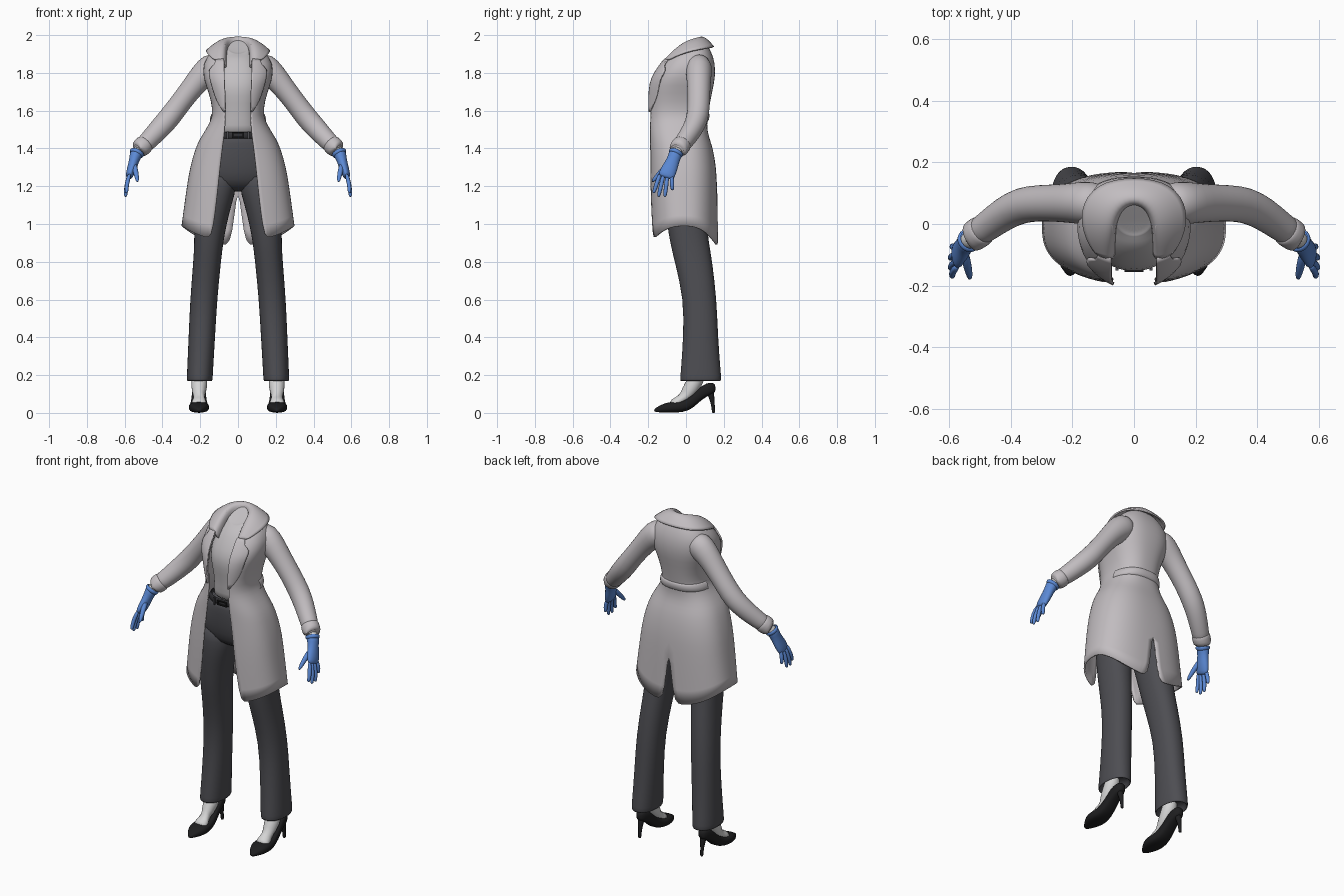
import bpy, bmesh, math
from mathutils import Vector as V

if "Cube" in bpy.data.objects:
    bpy.data.objects.remove(bpy.data.objects["Cube"])


def material(name, *rgb):
    m = bpy.data.materials.new(name)
    m.use_nodes = True
    m.diffuse_color = (*rgb, 1)
    m.node_tree.nodes["Principled BSDF"].inputs["Base Color"].default_value = (*rgb, 1)
    return m


COAT = material("coat grey", .54, .51, .53)
BLOUSE = material("blouse grey", .54, .52, .535)
PANTS = material("charcoal cloth", .075, .075, .085)
BELT = material("dark belt", .03, .03, .034)
SHOE = material("black leather", .013, .013, .014)
SKIN = material("pale stocking", .66, .66, .66)
GLOVE = material("blue glove", .105, .25, .66)


def loft(name, rows, mat, closed=True, caps=False, mirror=False, solid=0, level=1):
    """Skin rows of points into a surface, with optional modifiers."""
    bm = bmesh.new()
    grid = [[bm.verts.new(p) for p in row] for row in rows]
    n = len(rows[0])
    for a, b in zip(grid, grid[1:]):
        for i in range(n if closed else n - 1):
            j = (i + 1) % n
            bm.faces.new((a[i], a[j], b[j], b[i]))
    if caps:
        bm.faces.new(grid[0])
        bm.faces.new(grid[-1])
    bmesh.ops.recalc_face_normals(bm, faces=bm.faces)
    for f in bm.faces:
        f.smooth = True
    me = bpy.data.meshes.new(name)
    bm.to_mesh(me)
    bm.free()
    me.materials.append(mat)
    ob = bpy.data.objects.new(name, me)
    bpy.context.collection.objects.link(ob)
    if mirror:
        ob.modifiers.new("mirror", "MIRROR").merge_threshold = .002
    if level:
        s = ob.modifiers.new("smooth", "SUBSURF")
        s.levels = s.render_levels = level
    if solid:
        s = ob.modifiers.new("thickness", "SOLIDIFY")
        s.thickness, s.offset = solid, 0
    return ob


def power(v, p):
    return math.copysign(abs(v) ** p, v)


def ring(z, x0, x1, yf, yb, p=.85, n=24):
    """Horizontal rounded ring between x and y limits."""
    out = []
    for i in range(n):
        a = math.tau * i / n
        out.append(((x0 + x1) / 2 + (x1 - x0) / 2 * power(math.sin(a), p),
                    (yf + yb) / 2 - (yb - yf) / 2 * power(math.cos(a), p), z))
    return out


def tube(name, path, mat, n=16, **kw):
    """Tube through (x, y, z, radius along y, other radius)."""
    pts = [V(p[:3]) for p in path]
    rows = []
    for i, p in enumerate(path):
        t = (pts[min(i + 1, len(pts) - 1)] - pts[max(i - 1, 0)]).normalized()
        u = V((0, 1, 0)) if abs(t.y) < .8 else V((1, 0, 0))
        u = (u - t * u.dot(t)).normalized()
        w = t.cross(u)
        r1, r2 = p[3], p[-1]
        rows.append([pts[i] + u * r1 * math.cos(math.tau * k / n)
                     + w * r2 * math.sin(math.tau * k / n) for k in range(n)])
    return loft(name, rows, mat, mirror=True, **kw)


# Coat outline: height, half width, front, back, half opening
COAT_ROWS = [(.99, .295, -.182, .165, .14), (1.1, .28, -.187, .163, .12),
             (1.2, .266, -.19, .16, .105), (1.3, .25, -.19, .155, .095),
             (1.4, .221, -.19, .138, .083), (1.45, .197, -.192, .12, .076),
             (1.5, .165, -.195, .107, .07), (1.55, .138, -.195, .108, .068),
             (1.6, .127, -.195, .115, .068), (1.7, .15, -.195, .133, .072),
             (1.77, .18, -.178, .15, .075), (1.85, .182, -.125, .15, .076),
             (1.91, .14, -.07, .13, .073), (1.96, .085, -.02, .1, .065)]
PW = .8


def outline(z):
    for a, b in zip(COAT_ROWS, COAT_ROWS[1:]):
        if z <= b[0]:
            f = (z - a[0]) / (b[0] - a[0])
            return [p + (q - p) * f for p, q in zip(a, b)]
    return COAT_ROWS[-1]


def angle(x, rx):
    return math.asin(min(1, x / rx) ** (1 / PW))


def coat_point(z, a, grow=0):
    _, rx, yf, yb, _ = outline(z)
    ry = (yb - yf) / 2 + grow
    return V(((rx + grow) * abs(math.sin(a)) ** PW,
              (yf + yb) / 2 - ry * power(math.cos(a), PW), z))


# Coat body, with front opening, back slit and curved hem
rows = []
for z, rx, yf, yb, gap in COAT_ROWS:
    low = max(0, (1.2 - z) / .21)
    a0, a1 = angle(gap, rx), math.pi - angle(.04 * low, rx)
    row = []
    for i in range(19):
        a = a0 + (a1 - a0) * i / 18
        p = coat_point(z, a)
        if low == 0 and i == 18:
            p.x = 0
        p.z -= low * math.cos(a) ** 2 * (.08 if a < math.pi / 2 else .105)
        row.append(p)
    rows.append(row)
loft("coat_body", rows, COAT, closed=False, mirror=True, solid=.01)

# Lapels lying on the coat front
rows = []
for z, wide in ((1.59, .074), (1.65, .112), (1.71, .132), (1.77, .148),
                (1.815, .157), (1.835, .122), (1.87, .118)):
    _, rx, _, _, gap = outline(z)
    row = []
    for i in range(6):
        x = gap - .003 + (wide - gap + .003) * i / 5
        row.append(coat_point(z, angle(x, rx)) + V((0, -.011, .003)))
    rows.append(row)
loft("lapel", rows, COAT, closed=False, mirror=True, solid=.009)

# Folded collar: stand, crest, fall and outer edge
crest = [V(p) for p in ((.07, -.115, 1.86), (.07, -.065, 1.925), (.068, -.01, 1.972),
                        (.05, .05, 1.992), (0, .078, 1.997))]
edge = [V(p) for p in ((.122, -.1, 1.862), (.158, -.045, 1.895), (.176, .045, 1.922),
                       (.125, .13, 1.934), (0, .153, 1.938))]
stand = [V((p.x * .92, p.y * .85 + .003, p.z - .05)) for p in crest]
fall = [(a + b) / 2 + V((0, 0, .016)) for a, b in zip(crest, edge)]
loft("collar", [stand, crest, fall, edge], COAT, closed=False, mirror=True, solid=.009, level=2)

# Half belt on the back waist
rows = [[coat_point(z, math.pi * (.56 + .44 * i / 12), g) for i in range(13)]
        for z, g in ((1.54, .002), (1.545, .014), (1.585, .014), (1.59, .002))]
for r in rows:
    r[-1].x = 0
loft("back_half_belt", rows, COAT, closed=False, mirror=True)

# Sleeves and cuffs
tube("sleeve", [(.09, .065, 1.845, .06, .06), (.14, .068, 1.83, .073, .082),
                (.19, .068, 1.785, .068, .07), (.24, .068, 1.725, .062, .06),
                (.31, .068, 1.635, .06, .057), (.365, .062, 1.56, .06, .06),
                (.42, .035, 1.5, .055, .057), (.48, -.01, 1.435, .049, .05),
                (.525, -.042, 1.395, .045, .046)], COAT, caps=True)
tube("cuff", [(.49, -.018, 1.427, .045), (.493, -.02, 1.424, .052),
              (.51, -.032, 1.408, .052), (.53, -.046, 1.39, .05),
              (.532, -.047, 1.388, .04), (.52, -.04, 1.4, .03)], COAT)
tube("wrist", [(.51, -.034, 1.405, .028), (.535, -.05, 1.38, .029),
               (.55, -.066, 1.35, .027)], SKIN, caps=True)

# Gloves: palm, cuff rim, fingers and thumb
tube("glove_palm", [(.535, -.052, 1.378, .036, .034), (.541, -.058, 1.366, .037, .034),
                    (.55, -.068, 1.338, .034, .027), (.56, -.084, 1.3, .042, .026),
                    (.573, -.102, 1.262, .045, .022), (.578, -.108, 1.242, .04, .015)],
     GLOVE, caps=True)
tube("glove_rim", [(.532, -.05, 1.384, .034), (.533, -.051, 1.382, .041),
                   (.538, -.056, 1.37, .04), (.54, -.058, 1.366, .034)], GLOVE)
for name, y0, y1, z1, x1 in (("index", -.136, -.172, 1.163, .59),
                             ("middle", -.117, -.146, 1.143, .595),
                             ("ring", -.097, -.112, 1.143, .595),
                             ("little", -.077, -.072, 1.178, .588)):
    a, b = V((.572, y0, 1.27)), V((x1, y1, z1))
    m = a.lerp(b, .55) + V((.008, 0, 0))
    tube(name + "_finger", [(*a, .012), (*m, .0125), (*m.lerp(b, .8), .011), (*b, .006)],
         GLOVE, n=8, caps=True)
tube("thumb", [(.553, -.085, 1.325, .016), (.543, -.125, 1.285, .016),
               (.535, -.16, 1.245, .013), (.532, -.18, 1.222, .007)], GLOVE, n=8, caps=True)

# Blouse with a slanted round neck
rows = [ring(z, -w, w, f, b) for z, w, f, b in (
    (1.46, .125, -.13, .085), (1.52, .112, -.135, .085), (1.6, .108, -.14, .09),
    (1.68, .125, -.155, .105), (1.75, .135, -.153, .115), (1.82, .125, -.115, .115),
    (1.88, .095, -.075, .1))]
for r, z in ((.066, 1.935), (.062, 1.941), (.055, 1.938)):
    rows.append([(r * math.sin(t), .017 - r * .9 * math.cos(t), z - .038 * math.cos(t))
                 for t in (math.tau * i / 24 for i in range(24))])
loft("blouse", rows, BLOUSE, caps=True)

# Trousers: hips and flared legs
loft("trouser_hips", [ring(z, -w, w, f, b, .9) for z, w, f, b in (
    (1.17, .1, -.04, .07), (1.2, .19, -.105, .115), (1.27, .222, -.13, .13),
    (1.36, .205, -.14, .12), (1.43, .165, -.14, .1), (1.485, .132, -.137, .09))],
    PANTS, caps=True)
loft("trouser_leg", [ring(z, a, b, f, k, .9) for z, a, b, f, k in (
    (1.3, .01, .215, -.115, .12), (1.2, .004, .226, -.122, .115), (1.1, .034, .23, -.115, .11),
    (1, .06, .232, -.1, .11), (.9, .078, .232, -.085, .122), (.8, .09, .237, -.06, .14),
    (.6, .11, .254, -.012, .163), (.4, .121, .262, -.015, .17), (.22, .132, .27, -.028, .184),
    (.17, .134, .272, -.033, .189), (.165, .14, .266, -.027, .18), (.22, .15, .255, -.01, .16))],
    PANTS, caps=True, mirror=True)

# Belt with a framed buckle and loops
loft("belt", [ring(z, -w, w, f, .095, .9) for z, w, f in (
    (1.452, .15, -.138), (1.454, .156, -.146), (1.486, .144, -.146), (1.488, .136, -.138))], BELT)


def box(name, x, y, z, sx, sy, sz, mat):
    bm = bmesh.new()
    bmesh.ops.create_cube(bm, size=1)
    for v in bm.verts:
        v.co = (x + v.co.x * sx, y + v.co.y * sy, z + v.co.z * sz)
    me = bpy.data.meshes.new(name)
    bm.to_mesh(me)
    bm.free()
    me.materials.append(mat)
    bpy.context.collection.objects.link(bpy.data.objects.new(name, me))


for s in (-1, 1):
    box("buckle_rail", 0, -.151, 1.47 + s * .011, .058, .008, .006, SHOE)
    box("buckle_side", s * .028, -.151, 1.47, .006, .008, .028, SHOE)
    box("belt_loop", s * .055, -.147, 1.47, .01, .008, .042, PANTS)

# Feet and pointed high-heeled shoes
tube("foot", [(.205, .075, .24, .042), (.205, .052, .17, .043), (.206, .01, .105, .043),
              (.207, -.04, .058, .044, .034), (.207, -.08, .038, .04, .025)], SKIN, caps=True)
rows = []
for y, low, top, w in ((.158, .11, .15, .014), (.135, .098, .165, .032), (.085, .074, .15, .037),
                       (.035, .02, .095, .041), (-.02, .002, .058, .05), (-.07, .001, .06, .057),
                       (-.11, .001, .053, .048), (-.145, .003, .036, .028), (-.17, .006, .02, .008)):
    rows.append([(.207 + w * power(math.cos(t), .8), y,
                  (low + top) / 2 + (top - low) / 2 * power(math.sin(t), .65))
                 for t in (math.tau * i / 16 for i in range(16))])
loft("shoe", rows, SHOE, caps=True, mirror=True)
tube("shoe_heel", [(.207, .122, .13, .026), (.207, .136, .085, .015), (.207, .143, .04, .01),
                   (.207, .146, .004, .009), (.207, .146, 0, .008)], SHOE, n=10, caps=True)
